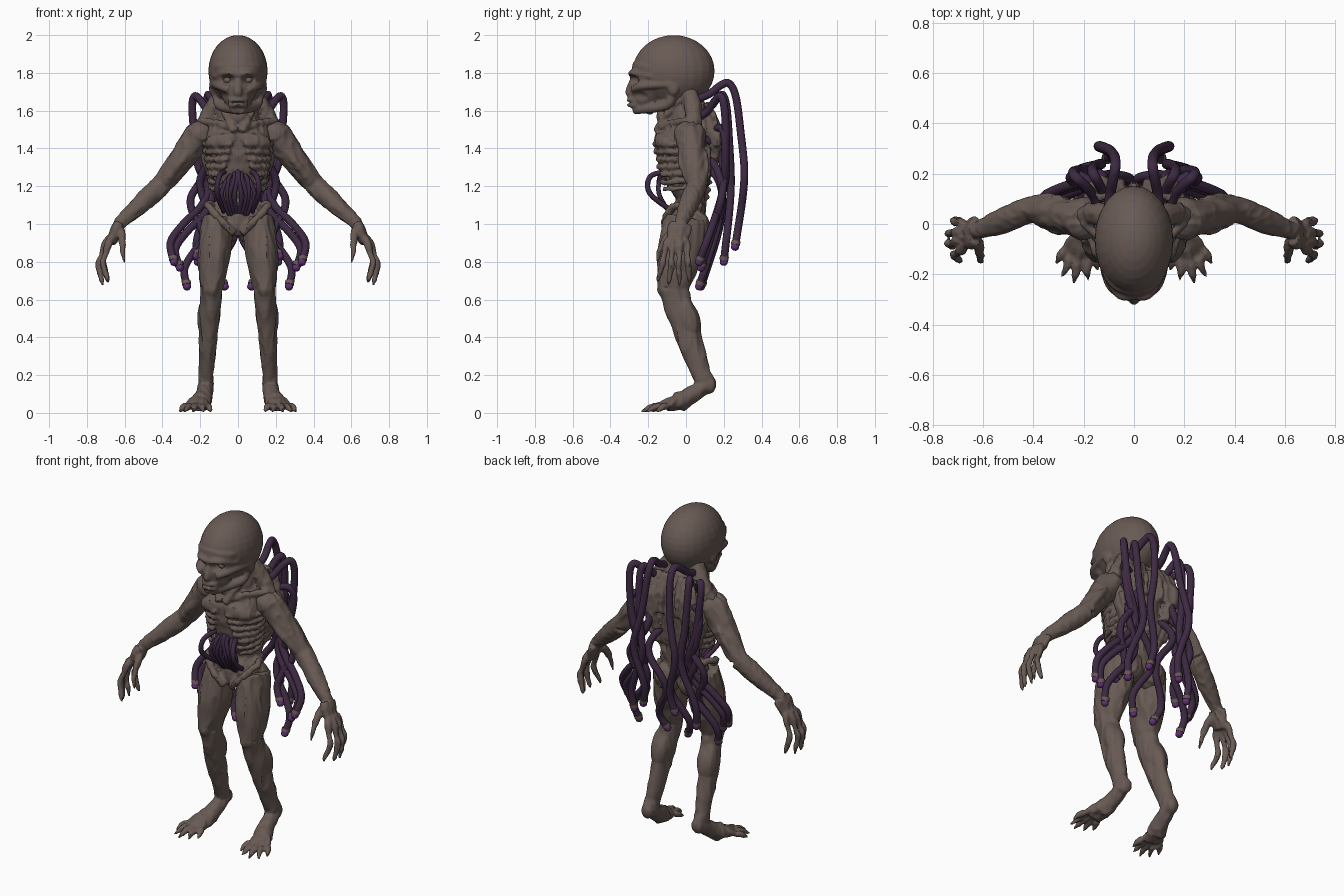
import bpy, bmesh, math, random
from mathutils import Vector, Matrix, Euler, noise

cube = bpy.data.objects.get("Cube")
if cube:
    bpy.data.objects.remove(cube)
random.seed(4)


def material(name, colour):
    mat = bpy.data.materials.new(name)
    mat.use_nodes = True
    mat.diffuse_color = (*colour, 1)
    mat.node_tree.nodes["Principled BSDF"].inputs["Base Color"].default_value = (*colour, 1)
    return mat


skin = material("grey brown skin", (.14, .103, .09))
plum = material("dark plum cord", (.048, .023, .055))
violet = material("violet tip", (.12, .03, .17))


def spline(points, steps=5):
    """Catmull-Rom interpolation of points of any length."""
    extended = [points[0], *points, points[-1]]
    path = []
    for before, start, end, after in zip(extended, extended[1:], extended[2:], extended[3:]):
        for step in range(steps):
            t = step / steps
            path.append([q + t / 2 * (r - p + t * (2 * p - 5 * q + 4 * r - s + t * (3 * (q - r) + s - p)))
                         for p, q, r, s in zip(before, start, end, after)])
    return path + [list(points[-1])]


def tube(bm, points, radius=None, sides=16):
    """Lofted tube; without a common radius each point is x, y, z and one or two radii."""
    if radius:
        points = [(*point, radius) for point in points]
    path = spline(points)
    spots = [Vector(point[:3]) for point in path]
    last = len(path) - 1
    across, rings = None, []
    for i, (spot, point) in enumerate(zip(spots, path)):
        ahead = (spots[min(i + 1, last)] - spots[max(i - 1, 0)]).normalized()
        if across is None:
            across = Vector((1, 0, 0)) if abs(ahead.x) < .9 else Vector((0, 1, 0))
        across = (across - ahead * across.dot(ahead)).normalized()
        other = ahead.cross(across)
        ring = []
        for k in range(sides):
            angle = math.tau * k / sides
            offset = across * point[3] * math.cos(angle) + other * point[-1] * math.sin(angle)
            ring.append(bm.verts.new(spot + offset))
        rings.append(ring)
    for lower, upper in zip(rings, rings[1:]):
        for k in range(sides):
            following = (k + 1) % sides
            bm.faces.new((lower[k], lower[following], upper[following], upper[k]))
    bm.faces.new(rings[0][::-1])
    bm.faces.new(rings[-1])


def limb(bm, start, end, thick, thin, bulge, depth):
    """Tapering limb with a muscle belly; depth is its front to back ratio."""
    points = []
    for k in range(6):
        t = k / 5
        radius = thick + (thin - thick) * t + bulge * math.sin(math.pi * t)
        points.append((*start.lerp(end, t), radius, radius * depth))
    tube(bm, points, sides=20)


def sinew(bm, start, end, shift, radius):
    """Raised strand that leaves the bone line by a shift at its middle."""
    start, end, shift = Vector(start), Vector(end), Vector(shift)
    tube(bm, [start + shift / 2, start.lerp(end, .5) + shift, end + shift / 2], radius)


def blob(bm, centre, size, turn=(0, 0, 0)):
    matrix = Matrix.LocRotScale(Vector(centre), Euler(turn), Vector(size))
    bmesh.ops.create_uvsphere(bm, u_segments=24, v_segments=16, radius=1, matrix=matrix)


def finish(bm, name, mat, voxel=0, fibre=0, stretch=(1, 1, 1), dents=()):
    """Mirror, fuse and relax the parts, then press in dents and raise sinewy ridges."""
    mesh = bpy.data.meshes.new(name)
    bm.to_mesh(mesh)
    bm.free()
    mesh.materials.append(mat)
    obj = bpy.data.objects.new(name, mesh)
    bpy.context.collection.objects.link(obj)
    bpy.ops.object.select_all(action="DESELECT")
    bpy.context.view_layer.objects.active = obj
    obj.select_set(True)
    obj.modifiers.new("Mirror", "MIRROR").use_mirror_merge = False
    if voxel:
        fuse = obj.modifiers.new("Fuse", "REMESH")
        fuse.mode, fuse.voxel_size = "VOXEL", voxel
        relax = obj.modifiers.new("Relax", "SMOOTH")
        relax.factor, relax.iterations = .5, 2
    for modifier in list(obj.modifiers):
        bpy.ops.object.modifier_apply(modifier=modifier.name)
    vertices = obj.data.vertices
    for centre, size, push in dents:
        for vert in vertices:
            place = Vector((abs(vert.co.x), vert.co.y, vert.co.z)) - Vector(centre)
            distance = sum((c / s) ** 2 for c, s in zip(place, size))
            if distance < 1:
                vert.co.y += push * (1 - distance) ** 2
    if fibre:
        normals = [vert.normal.copy() for vert in vertices]
        for vert, normal in zip(vertices, normals):
            place = Vector((abs(vert.co.x), vert.co.y, vert.co.z)) * Vector(stretch)
            vert.co += normal * fibre * (.5 - 2 * abs(noise.noise(place)))
    bpy.ops.object.shade_smooth_by_angle(angle=math.radians(40))


# Head: cranium, skull base, face, brow, cheekbones, jaw, nose, lips and ears
bm = bmesh.new()
blob(bm, (0, -.065, 1.81), (.157, .217, .19))
blob(bm, (0, -.06, 1.66), (.1, .13, .09))
tube(bm, [(0, -.17, 1.83, .13, .115), (0, -.2, 1.7, .1, .1), (0, -.23, 1.59, .03, .05)], sides=24)
tube(bm, [(0, -.285, 1.79), (.06, -.28, 1.8), (.12, -.18, 1.78)], .017)
tube(bm, [(.05, -.28, 1.71), (.1, -.23, 1.73), (.135, -.08, 1.74)], .02)
tube(bm, [(.11, -.07, 1.72), (.1, -.1, 1.63), (.01, -.275, 1.605)], .025)
tube(bm, [(0, -.27, 1.79, .014), (0, -.3, 1.7, .022), (0, -.28, 1.68, .015)])
for height in (1.655, 1.63):
    tube(bm, [(.045, -.265, height), (.02, -.295, height), (0, -.3, height)], .013)
blob(bm, (.14, -.07, 1.72), (.013, .03, .04), (.3, 0, 0))
eye = Vector((.055, -.29, 1.762))
finish(bm, "head", skin, voxel=.008, dents=[
    (eye, (.045, .09, .034), .05),
    ((0, -.29, 1.642), (.05, .05, .01), .02),
    ((.075, -.24, 1.68), (.03, .07, .035), .025)])
bm = bmesh.new()
blob(bm, eye + Vector((0, .06, 0)), (.024, .024, .02))
finish(bm, "eyeballs", skin)

# Joints of the skeleton, on the model's left side
shoulder, elbow, wrist = Vector((.2, .02, 1.475)), Vector((.4, .06, 1.21)), Vector((.63, -.03, 1))
hip, knee, ankle = Vector((.11, 0, 1.03)), Vector((.14, -.07, .66)), Vector((.17, .08, .2))
throat, nape = Vector((.01, -.14, 1.49)), Vector((.08, 0, 1.68))

# Torso: trunk, neck and throat
bm = bmesh.new()
tube(bm, [(0, 0, .94, .06, .07), (0, 0, 1.02, .14, .1), (0, .03, 1.13, .11, .08), (0, .01, 1.24, .14, .12),
          (0, 0, 1.37, .165, .15), (0, .01, 1.47, .18, .145), (0, .02, 1.55, .13, .12), (0, -.05, 1.7, .07, .08)], sides=28)
blob(bm, (0, -.07, 1.57), (.07, .09, .07))
# Ribs sweep round from the spine and part lower down the front
for i in range(7):
    gap = .15 + .09 * i
    rib = []
    for k in range(9):
        angle = gap + (2.9 - gap) * k / 8
        side, front = math.sin(angle), math.cos(angle)
        rib.append((side * (.18 - .006 * i), -.015 - front * (.155 - .003 * i), 1.43 - .038 * i - .03 * side + .006 * k))
    tube(bm, rib, .0125)
# Collar bones, breast, neck muscles and shoulder slope
sinew(bm, throat, shoulder + Vector((0, 0, .06)), (0, -.02, .02), .018)
blob(bm, (.09, -.115, 1.44), (.09, .05, .045), (0, .2, .35))
sinew(bm, nape, throat, (.02, -.03, 0), .02)
sinew(bm, nape, shoulder, (0, .03, .02), .045)
# Shoulder blades, knotted back muscles and spine
tube(bm, [(.1, .12, 1.58, .025), (.14, .155, 1.48, .045, .03), (.1, .14, 1.3, .025)])
for reach in (.05, .09, .14, .18):
    sinew(bm, (reach * .7, .08, 1.63), (reach, .14, 1.4), (.01, .05, .02), .016)
    sinew(bm, (reach, .1, 1.4), (reach * .7, .09, 1.2), (.01, .02, 0), .018)
tube(bm, [(.17, .06, 1.45, .04), (.14, .08, 1.3, .04), (.07, .07, 1.1, .02)])
for i in range(12):
    blob(bm, (0, .15 - .006 * abs(i - 3), 1.58 - .04 * i), (.018, .025, .014))
# Hip crests and buttocks
tube(bm, [(.02, -.1, .95), (.09, -.11, 1.02), (.16, -.05, 1.1), (.1, .08, 1.09)], .02)
blob(bm, (.08, .05, .98), (.085, .08, .09))
finish(bm, "torso", skin, voxel=.008, fibre=.007, stretch=(22, 22, 14))

# Arms: shoulder cap, upper arm, forearm, sinews and palm
bm = bmesh.new()
blob(bm, shoulder, (.075, .085, .07))
limb(bm, shoulder, elbow, .08, .054, 0, 1)
limb(bm, elbow, wrist, .054, .032, .007, 1)
sinew(bm, shoulder, elbow, (0, -.06, -.01), .022)
sinew(bm, shoulder, elbow, (.02, .06, 0), .02)
sinew(bm, elbow, wrist, (0, .03, .02), .02)
palm = wrist + Vector((.04, -.02, -.1))
limb(bm, wrist, palm, .03, .022, .005, 2)
# Four clawed fingers fan out over the palm; the thumb hangs inside
for i in range(4):
    fan = i / 3
    arch = math.sin(math.pi * (fan + .2) / 1.4)
    knuckle = palm + Vector((.03 * arch, .1 * fan - .05, 0))
    tip = Vector((.66 + .06 * arch, .17 * fan - .15, .7 - .03 * arch))
    middle = knuckle.lerp(tip, .5) + Vector((.03, 0, 0))
    tube(bm, [(*wrist.lerp(palm, .5), .018), (*knuckle, .02), (*knuckle.lerp(middle, .6), .013),
              (*middle, .017), (*middle.lerp(tip, .7), .012), (*tip, .003)])
tube(bm, [(*wrist, .02), (.615, -.1, .93, .02), (.61, -.14, .86, .014), (.6, -.15, .79, .003)])
finish(bm, "arms", skin, voxel=.007, fibre=.006, stretch=(13, 26, 13))

# Legs: thigh, kneecap, calf, sinews and raised heel
bm = bmesh.new()
limb(bm, hip, knee, .08, .058, .017, 1.4)
limb(bm, knee, ankle, .056, .036, .004, 1.4)
blob(bm, knee + Vector((0, -.045, 0)), (.042, .035, .055))
blob(bm, knee.lerp(ankle, .35) + Vector((.005, .025, 0)), (.058, .065, .13), (.25, 0, 0))
sinew(bm, hip, knee, (.07, .02, 0), .02)
sinew(bm, knee, ankle, (0, -.055, 0), .016)
heel = ankle + Vector((0, .03, -.05))
blob(bm, heel, (.04, .05, .05))
limb(bm, ankle, heel, .038, .036, .003, 1.3)
tube(bm, [(*heel, .04), (.18, .02, .09, .045, .06), (.2, -.05, .05, .055, .035), (.21, -.1, .03, .05, .02)], sides=20)
# Five long clawed toes splay from the arch
for i in range(5):
    angle = .23 * i - .3
    heading = Vector((math.sin(angle), -math.cos(angle), 0))
    reach = .195 + .045 * math.sin(math.pi * i / 4)
    root = Vector((.2, 0, 0))
    stations = [(0, .1, .015), (.45, .055, .018), (.6, .04, .014), (.78, .03, .017), (1, .005, .003)]
    tube(bm, [(*(root + heading * reach * t).xy, height, radius) for t, height, radius in stations])
finish(bm, "legs", skin, voxel=.007, fibre=.007, stretch=(20, 20, 6))

# Back cords: start, end, upward arch, backward bow and sideways sway
cords = [
    ((.1, .06, 1.66), (.12, .26, .88), .2, .17, -.03),
    ((.14, .06, 1.56), (.31, .07, .8), .23, .15, .07),
    ((.12, .1, 1.6), (.2, .2, .8), .2, .1, .03),
    ((.13, .1, 1.35), (.25, .07, .67), 0, .1, .05),
    ((.16, .1, 1.45), (.24, .1, .83), 0, .1, -.05),
    ((.08, .1, 1.3), (.05, .08, .67), 0, .1, .05),
    ((.14, .12, 1.5), (.28, .08, .77), .1, .1, .07)]
hose, collars, tips = bmesh.new(), bmesh.new(), bmesh.new()
for start, end, lift, bow, sway in cords:
    path = []
    for k in range(12):
        t = (k / 11) ** 1.5
        arch = math.sin(math.pi * min(1, 3 * t))
        offset = Vector((sway * math.sin(9 * t), bow * math.sin(math.pi * t ** .6), lift * arch))
        path.append(Vector(start).lerp(Vector(end), t) + offset)
    tube(hose, path, .0205, sides=12)
    tail = path[-1]
    way = (tail - path[-2]).normalized() * .01
    tube(collars, [tail - way * 3, tail - way], .024, sides=12)
    tube(tips, [(*(tail - way), .021), (*(tail + way), .02), (*(tail + way * 2), .01)], sides=12)
finish(hose, "back_cords", plum)
finish(collars, "cord_collars", skin)
finish(tips, "cord_tips", violet)

# Belly cords: a narrow fan of twisted strands and side loops in the hollow under the ribs
bm = bmesh.new()
for i in range(4):
    x = .01 + .022 * i
    sway = random.uniform(-.015, .015)
    tube(bm, [(x * .6, -.1, 1.31 - .02 * i), (x + sway, -.14, 1.25 - .01 * i),
              (x - sway, -.14, 1.15), (x * .6, -.08, 1.05)], .012, sides=10)
tube(bm, [(.07, -.1, 1.28), (.1, -.19, 1.25), (.11, -.19, 1.16), (.07, -.06, 1.06)], .014, sides=10)
finish(bm, "belly_cords", plum)
